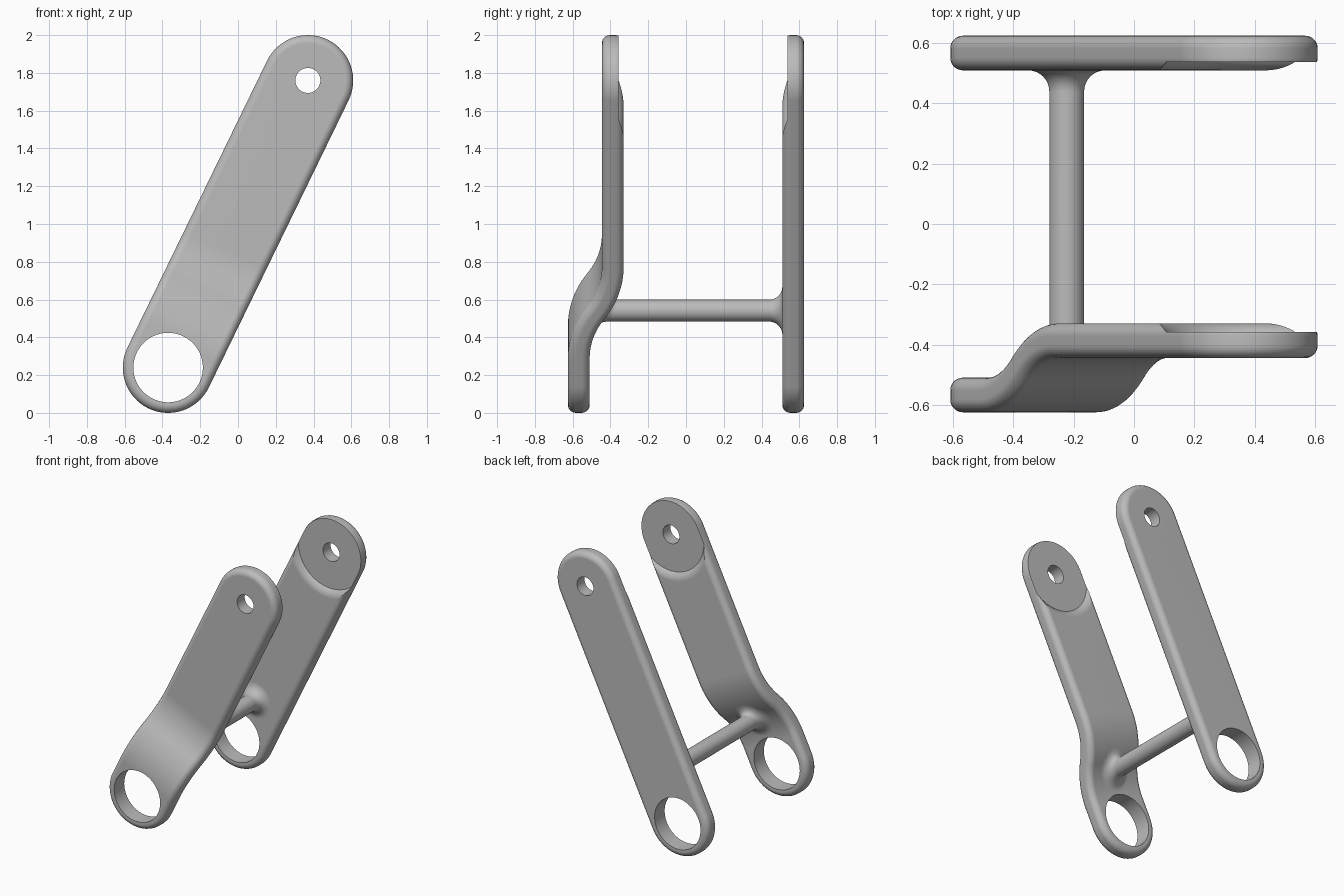
import bpy, bmesh, math
from mathutils import Vector

cube = bpy.data.objects.get("Cube")
if cube:
    bpy.data.objects.remove(cube, do_unlink=True)

# Main sizes
LOW, HIGH = Vector((-0.37, 0.24)), Vector((0.37, 1.76))   # x, z of both eyes
AXIS = (HIGH - LOW).normalized()
LENGTH = (HIGH - LOW).length
WIDTH, HALF, ROUND = 0.24, 0.0575, 0.042                  # arm radius, half thickness, edge round
FRONT_Y, BACK_Y = -0.3875, 0.5675
STEP, MID, SPAN = 0.18, 0.42, 0.27                        # sideways step in the front arm
BEND = 2 * math.atan(STEP / 2 / SPAN)
BEND_R = SPAN / math.sin(BEND)

steel = bpy.data.materials.new("grey_steel")
steel.use_nodes = True
grey = (0.5, 0.5, 0.5, 1)
steel.diffuse_color = grey
steel.node_tree.nodes["Principled BSDF"].inputs["Base Color"].default_value = grey


def to_world(u, s, y):
    """Across the arm, along the arm, depth -> world."""
    return Vector((LOW.x + AXIS.x * s + AXIS.y * u, y, LOW.y + AXIS.y * s - AXIS.x * u))


def step_at(s):
    """Depth shift and slope angle of the two-arc step."""
    if s <= MID - SPAN:
        return -STEP, 0
    if s >= MID + SPAN:
        return 0, 0
    lower = s < MID
    a = math.asin((s - MID + SPAN if lower else MID + SPAN - s) / BEND_R)
    rise = BEND_R * (1 - math.cos(a))
    return (-STEP + rise if lower else -rise), a


def stepped(u, s, w):
    shift, a = step_at(s)
    return to_world(u, s - w * math.sin(a), FRONT_Y + shift + w * math.cos(a))


def straight(u, s, w):
    return to_world(u, s, BACK_Y + w)


def inner_face_y(s):
    """Depth of the stepped arm's inner face."""
    t = s
    for _ in range(12):
        t = s + HALF * math.sin(step_at(t)[1])
    shift, a = step_at(t)
    return FRONT_Y + shift + HALF * math.cos(a)


def add_object(name, bm):
    bmesh.ops.recalc_face_normals(bm, faces=bm.faces)
    mesh = bpy.data.meshes.new(name)
    bm.to_mesh(mesh)
    bm.free()
    mesh.materials.append(steel)
    obj = bpy.data.objects.new(name, mesh)
    bpy.context.collection.objects.link(obj)
    return obj


def loft(rings):
    """Closed skin through equal rings with flat end caps."""
    bm = bmesh.new()
    loops = [[bm.verts.new(p) for p in ring] for ring in rings]
    n = len(loops[0])
    for a, b in zip(loops, loops[1:]):
        for i in range(n):
            j = (i + 1) % n
            bm.faces.new((a[i], a[j], b[j], b[i]))
    bm.faces.new(loops[0])
    bm.faces.new(loops[-1])
    return bm


def lathe(profile, place, n=64):
    """Round rings (radius, depth) placed by a mapping."""
    angles = [math.tau * i / n for i in range(n)]
    return loft([[place(r * math.cos(a), r * math.sin(a), d) for a in angles]
                 for r, d in profile])


def select_only(obj):
    bpy.ops.object.select_all(action='DESELECT')
    obj.select_set(True)
    bpy.context.view_layer.objects.active = obj


def cut(obj, cutter):
    cutter.hide_render = True
    select_only(obj)
    mod = obj.modifiers.new("cut", 'BOOLEAN')
    mod.operation, mod.solver, mod.object = 'DIFFERENCE', 'EXACT', cutter
    bpy.ops.object.modifier_apply(modifier=mod.name)
    bpy.data.objects.remove(cutter, do_unlink=True)


def finish(obj):
    select_only(obj)
    bpy.ops.object.shade_smooth_by_angle(angle=math.radians(25))
    mod = obj.modifiers.new("even_shading", 'WEIGHTED_NORMAL')
    mod.keep_sharp = True


def stadium(radius, w, n=32):
    pts = []
    for centre, start in ((LENGTH, 0), (0, math.pi)):
        for i in range(n + 1):
            a = start + math.pi * i / n
            pts.append((radius * math.cos(a), centre + radius * math.sin(a), w))
    return pts


def make_arm(name, place, inner):
    # Slab with rounded rims
    rim = [(WIDTH - ROUND + ROUND * math.cos(a), HALF - ROUND + ROUND * math.sin(a))
           for a in (math.pi / 2 * i / 7 for i in range(8))]
    rings = [stadium(r, -w) for r, w in reversed(rim)] + [stadium(r, w) for r, w in rim]
    bm = loft(rings)
    if place is stepped:
        cuts = 28
        for i in range(cuts + 1):
            s = MID - SPAN + 2 * SPAN * i / cuts
            bmesh.ops.bisect_plane(bm, geom=bm.verts[:] + bm.edges[:] + bm.faces[:],
                                   plane_co=(0, s, 0), plane_no=(0, 1, 0))
    for v in bm.verts:
        v.co = place(*v.co)
    arm = add_object(name, bm)

    # Large lower eye and small upper eye
    for s, r in ((0, 0.184), (LENGTH, 0.066)):
        hole = lathe([(r, -1), (r, 1)], lambda u, v, d: to_world(u, s + v, d))
        cut(arm, add_object("hole_cutter", hole))

    # Shallow round seat on the inner side with a softened lip
    lip, sweep, outer = 0.0725, math.radians(52), 0.32
    profile = []
    for i in range(9):
        a = sweep * (1 - i / 8)
        profile.append((outer - lip * math.sin(a), HALF - lip * (1 - math.cos(a))))
    profile.append((outer, HALF + 0.1))
    seat = lathe(profile, lambda u, v, d: place(u, LENGTH + v, inner * d), 96)
    cut(arm, add_object("seat_cutter", seat))
    finish(arm)


make_arm("front_arm", stepped, 1)
make_arm("back_arm", straight, -1)

# Cross bar, flared to meet each arm's inner face
BAR_S, BAR_R, FLARE = 0.335, 0.058, 0.07
flare = [(BAR_R + FLARE * (1 - math.sin(a)), FLARE * (1 - math.cos(a)))
         for a in (math.pi / 2 * i / 10 for i in range(11))]
front_end = [(flare[0][0], -0.01)] + flare
back_y = BACK_Y - HALF


def place_bar(u, v, d):
    s = BAR_S + v
    return to_world(u, s, inner_face_y(s) + d if d < 0.5 else d - 1)


# Depths above 0.5 are measured from the back arm
back_end = [(r, 1 + back_y - d) for r, d in reversed(front_end)]
bar = add_object("cross_bar", lathe(front_end + back_end, place_bar, 48))
finish(bar)
